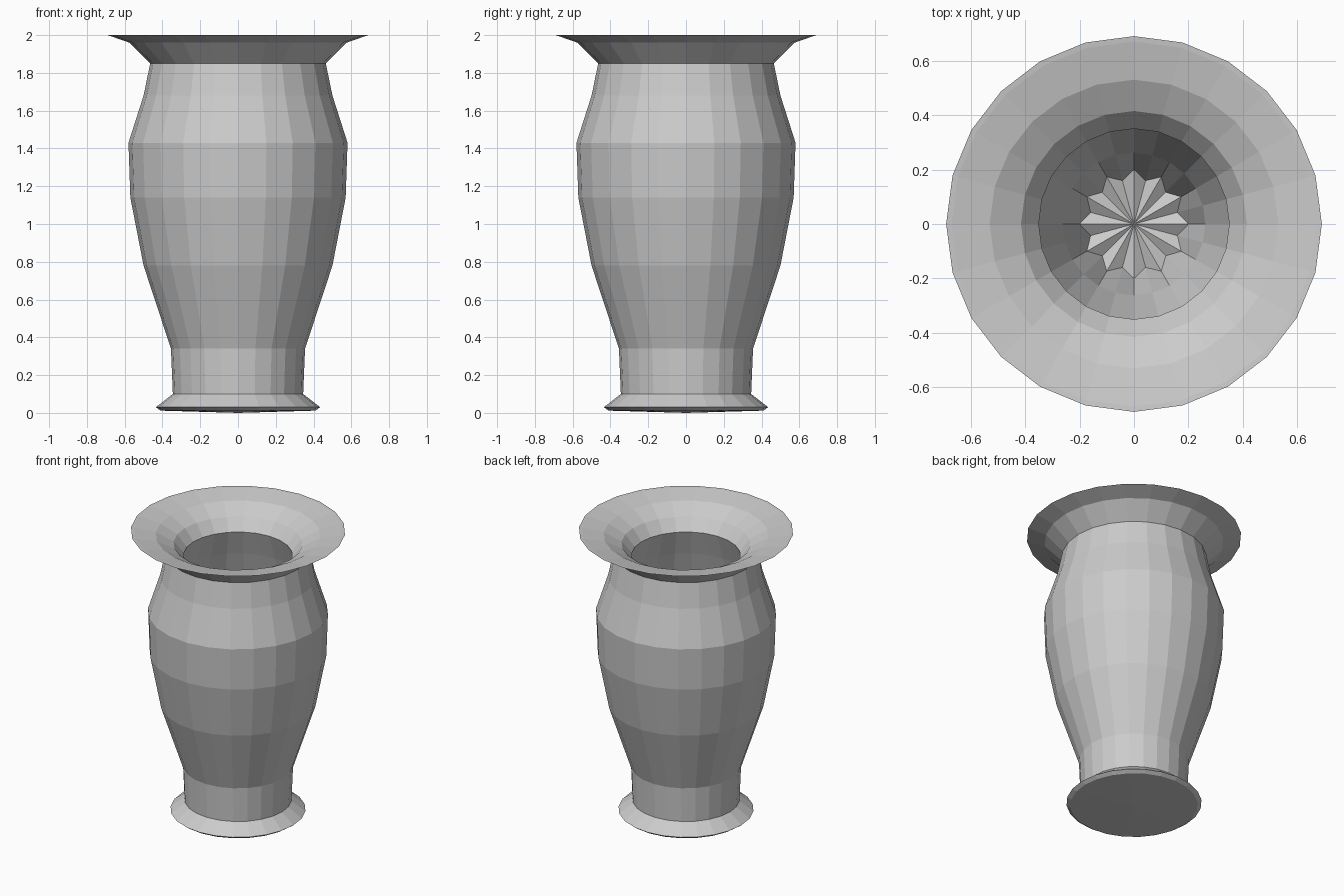
import bpy, bmesh
from math import cos, sin, pi

if "Cube" in bpy.data.objects:
    bpy.data.objects.remove(bpy.data.objects["Cube"])

SIDES = 24

# Closed wall profile (radius, z): foot, outside, rim, then down the inside
outer = [(0.41, 0.012), (0.435, 0.03), (0.345, 0.10), (0.355, 0.34), (0.50, 0.78),
         (0.57, 1.14), (0.58, 1.43), (0.50, 1.68), (0.465, 1.85), (0.575, 1.96)]
rim = [(0.69, 2.0), (0.67, 1.998)]
inner = [(0.53, 1.97), (0.415, 1.91), (0.35, 1.83), (0.41, 1.65), (0.48, 1.41),
         (0.475, 1.16), (0.41, 0.80), (0.262, 0.36)]


def ring(bm, even, odd):
    """One ring of vertices; even and odd corners may differ for fluting."""
    verts = []
    for i in range(SIDES):
        r, z = odd if i % 2 else even
        a = 2 * pi * i / SIDES
        verts.append(bm.verts.new((r * cos(a), r * sin(a), z)))
    return verts


def fan(bm, loop, z, flip):
    centre = bm.verts.new((0, 0, z))
    for i in range(SIDES):
        a, b = loop[i], loop[(i + 1) % SIDES]
        bm.faces.new((b, a, centre) if flip else (a, b, centre))


bm = bmesh.new()
rings = [ring(bm, p, p) for p in outer + rim + inner]
# Fluted star floor inside the vase
rings.append(ring(bm, (0.20, 0.125), (0.165, 0.09)))
for low, high in zip(rings, rings[1:]):
    for i in range(SIDES):
        j = (i + 1) % SIDES
        bm.faces.new((low[i], low[j], high[j], high[i]))
fan(bm, rings[-1], 0.10, False)
# Underside of the foot
fan(bm, rings[0], 0.0, True)
bmesh.ops.recalc_face_normals(bm, faces=bm.faces)

mesh = bpy.data.meshes.new("vase")
bm.to_mesh(mesh)
bm.free()
bpy.context.collection.objects.link(bpy.data.objects.new("vase", mesh))
